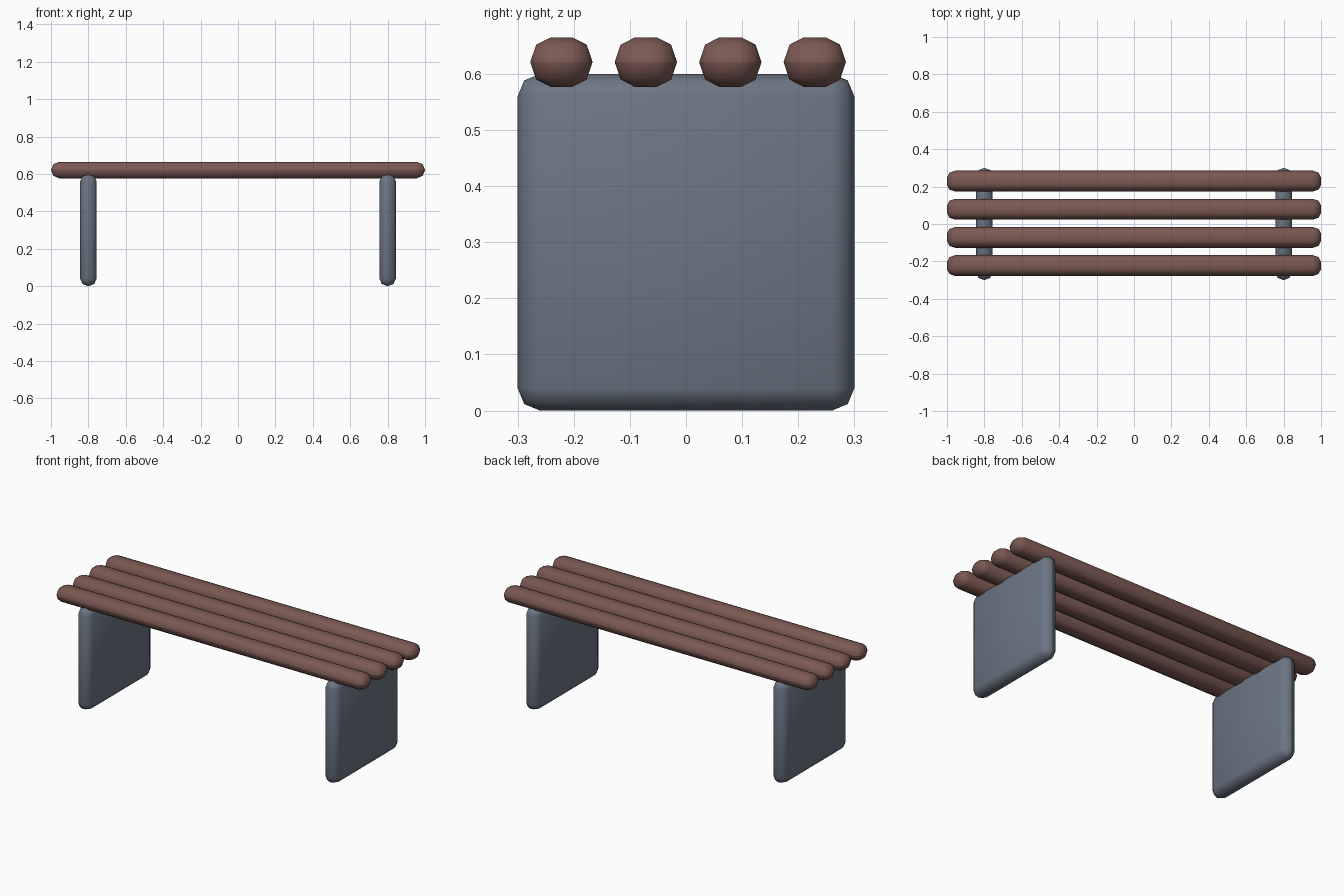
import bpy

if "Cube" in bpy.data.objects:
    bpy.data.objects.remove(bpy.data.objects["Cube"])


def material(name, color):
    mat = bpy.data.materials.new(name)
    mat.diffuse_color = (*color, 1)
    mat.use_nodes = True
    mat.node_tree.nodes["Principled BSDF"].inputs["Base Color"].default_value = mat.diffuse_color
    return mat


def rounded_box(name, center, size, stretch, mat):
    """Box with two-segment rounded edges; stretch scales the rounding per axis."""
    bpy.ops.mesh.primitive_cube_add(size=1)
    obj = bpy.context.object
    obj.name = name
    for v in obj.data.vertices:
        v.co = [c * d / s for c, d, s in zip(v.co, size, stretch)]
    obj.location = center
    obj.scale = stretch
    bevel = obj.modifiers.new("rounding", 'BEVEL')
    bevel.width = 0.0398
    bevel.segments = 2
    bevel.limit_method = 'NONE'
    bpy.ops.object.shade_smooth()
    obj.data.materials.append(mat)
    return obj


wood = material("wood", (0.20, 0.10, 0.085))
stone = material("stone", (0.15, 0.18, 0.23))

# Seat slats running along x
for i in range(4):
    rounded_box(f"seat_slat_{i + 1}", (0, -0.222 + 0.1505 * i, 0.621),
                (2.0, 0.111, 0.088), (1.1, 0.9, 1.1), wood)

# Slab legs at both ends
for side, x in (("left", -0.8), ("right", 0.8)):
    rounded_box(f"{side}_leg", (x, 0, 0.3), (0.088, 0.6, 0.6), (1.1, 1, 1), stone)
